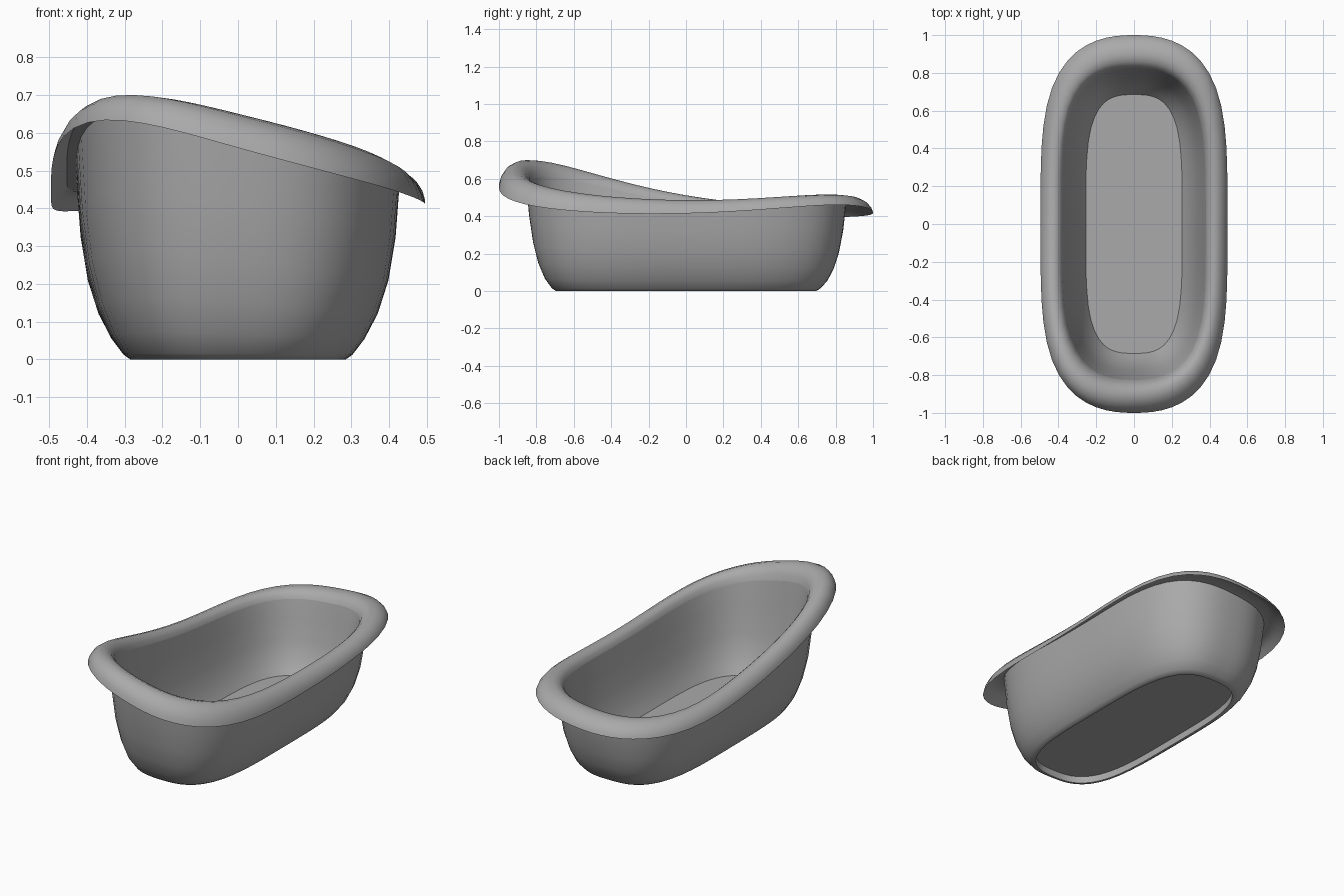
import bpy, bmesh, math

cube = bpy.data.objects.get("Cube")
if cube:
    bpy.data.objects.remove(cube, do_unlink=True)

SEGMENTS = 64

enamel = bpy.data.materials.new("grey_enamel")
enamel.use_nodes = True
enamel.diffuse_color = (0.4, 0.4, 0.4, 1)
enamel.node_tree.nodes["Principled BSDF"].inputs["Base Color"].default_value = (0.4, 0.4, 0.4, 1)


def rim_height(x, y):
    """Height of the rim's outer edge: a sagging, twisted curve."""
    twist = 0.19 * y - 0.03 - 0.06 * y * y
    return 0.43 - 0.07 * y + 0.06 * y * y + x * twist + 0.15 * x * x * y * y


def roll_height(y):
    """The rolled rim is taller at the raised front end."""
    return 1 - 0.28 * y + 0.42 * y * y


def oblong_radius(c, s, px, py):
    """Distance to the curve |x|^px + |y|^py = 1 along a direction, by bisection."""
    low, high = 0.0, 2.0
    for _ in range(30):
        mid = (low + high) / 2
        if (mid * abs(c)) ** px + (mid * abs(s)) ** py < 1:
            low = mid
        else:
            high = mid
    return low


def ring(bm, half_x, half_y, px, py, follow, base, roll):
    """Rounded-oblong loop: follow is its share of the rim's curve, roll its rise above it."""
    verts = []
    for i in range(SEGMENTS):
        a = math.tau * i / SEGMENTS
        c, s = math.cos(a), math.sin(a)
        r = oblong_radius(c, s, px, py)
        x, y = half_x * r * c, half_y * r * s
        z = base + follow * rim_height(x, y) + roll * roll_height(y)
        verts.append(bm.verts.new((x, y, z)))
    return verts


def loft(name, profile, cap_first=False, cap_last=False):
    bm = bmesh.new()
    rings = [ring(bm, *p) for p in profile]
    for low, high in zip(rings, rings[1:]):
        for i in range(SEGMENTS):
            j = (i + 1) % SEGMENTS
            bm.faces.new((low[i], low[j], high[j], high[i]))
    if cap_first:
        bm.faces.new(rings[0][::-1])
    if cap_last:
        bm.faces.new(rings[-1])
    mesh = bpy.data.meshes.new(name)
    bm.to_mesh(mesh)
    bm.free()
    mesh.materials.append(enamel)
    obj = bpy.data.objects.new(name, mesh)
    bpy.context.collection.objects.link(obj)
    bpy.ops.object.select_all(action="DESELECT")
    obj.select_set(True)
    bpy.context.view_layer.objects.active = obj
    bpy.ops.object.shade_smooth_by_angle(angle=math.radians(40))


# Outer body, from the recessed base panel, round the foot and up to the rim
loft("outer_body", [
    (0.272, 0.682, 2.8, 4.0, 0, 0.04, 0),
    (0.272, 0.682, 2.8, 4.0, 0, 0, 0),
    (0.285, 0.695, 2.8, 4.0, 0, 0, 0),
    (0.303, 0.717, 2.8, 4.0, 0.03, 0, 0),
    (0.335, 0.755, 2.8, 4.0, 0.13, 0, 0),
    (0.37, 0.79, 2.7, 3.9, 0.29, 0, 0),
    (0.398, 0.818, 2.6, 3.9, 0.5, 0, 0),
    (0.417, 0.84, 2.5, 3.9, 0.75, 0, 0.01),
    (0.428, 0.857, 2.5, 3.9, 1, 0, 0.05),
], cap_first=True)

# Rolled rim, from its hollow underside over the crest to the inner lip
loft("rolled_rim", [
    (0.428, 0.857, 2.5, 3.9, 1, 0, 0.05),
    (0.453, 0.92, 2.4, 3.9, 1, 0, 0.05),
    (0.474, 0.962, 2.4, 4.0, 1, 0, 0.03),
    (0.495, 1.0, 2.4, 4.0, 1, 0, 0),
    (0.49, 0.992, 2.4, 4.0, 1, 0, 0.018),
    (0.476, 0.97, 2.4, 4.0, 1, 0, 0.041),
    (0.455, 0.935, 2.4, 4.0, 1, 0, 0.06),
    (0.43, 0.895, 2.4, 4.0, 1, 0, 0.069),
    (0.405, 0.86, 2.5, 4.0, 1, 0, 0.064),
    (0.388, 0.838, 2.5, 4.1, 1, 0, 0.048),
    (0.38, 0.825, 2.6, 4.1, 1, 0, 0.028),
])

# Inner basin, from the lip down to the flat floor
loft("inner_basin", [
    (0.38, 0.825, 2.6, 4.1, 1, 0, 0.028),
    (0.36, 0.8, 2.6, 4.1, 0.75, 0.02, 0.015),
    (0.334, 0.772, 2.7, 4.2, 0.45, 0.035, 0),
    (0.302, 0.738, 2.8, 4.2, 0.2, 0.045, 0),
    (0.272, 0.703, 2.9, 4.2, 0.06, 0.05, 0),
    (0.255, 0.685, 3.0, 4.2, 0, 0.05, 0),
], cap_last=True)
